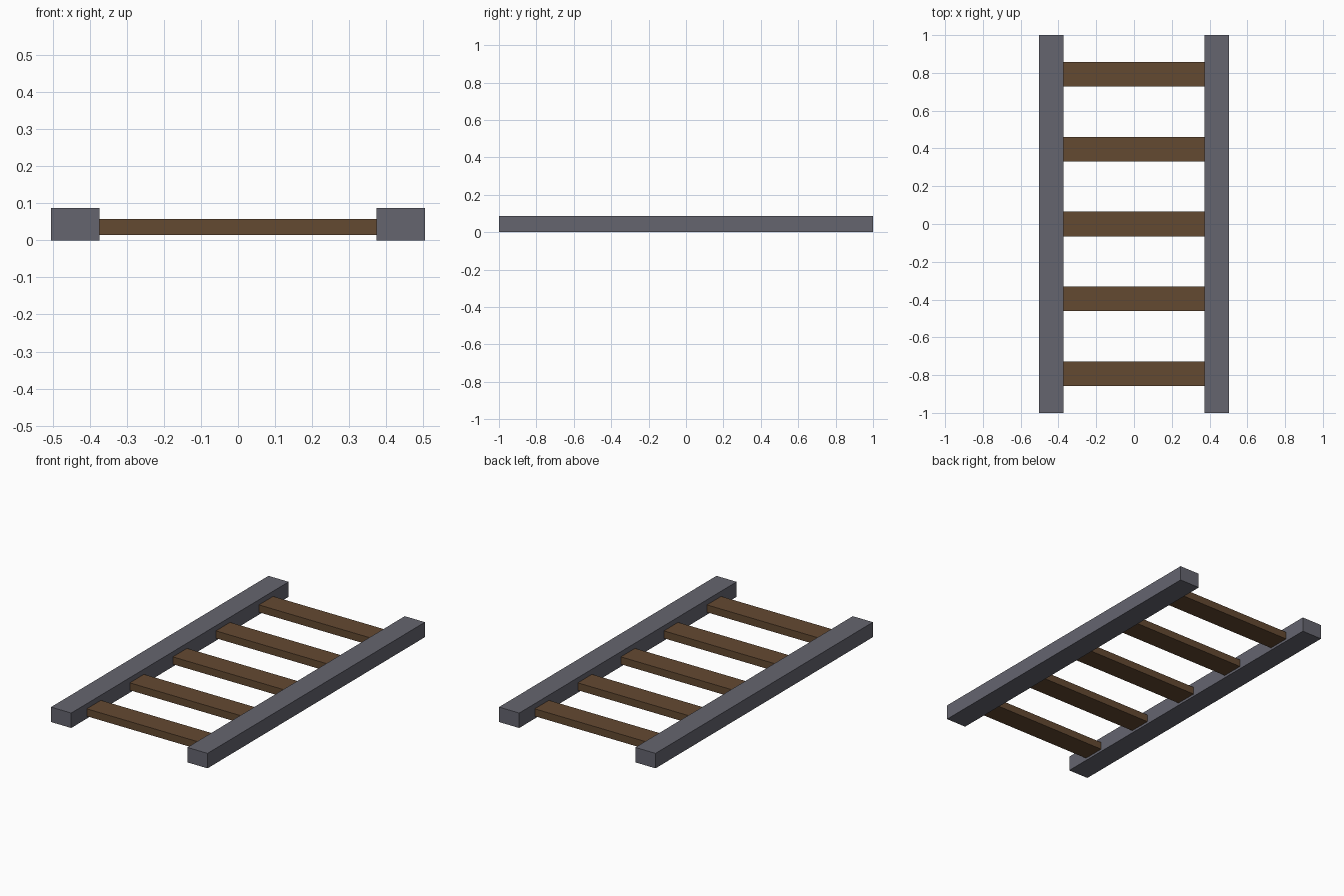
import bpy

if "Cube" in bpy.data.objects:
    bpy.data.objects.remove(bpy.data.objects["Cube"])


def material(name, rgb):
    m = bpy.data.materials.new(name)
    m.diffuse_color = (*rgb, 1.0)
    m.use_nodes = True
    m.node_tree.nodes["Principled BSDF"].inputs["Base Color"].default_value = m.diffuse_color
    return m


def box(name, x, y, z, mat):
    """Box from (min, max) ranges on each axis."""
    bpy.ops.mesh.primitive_cube_add(size=1, location=[(a + b) / 2 for a, b in (x, y, z)])
    ob = bpy.context.object
    ob.name = name
    ob.scale = [b - a for a, b in (x, y, z)]
    bpy.ops.object.transform_apply(location=False, rotation=False, scale=True)
    ob.data.materials.append(mat)
    return ob


grey = material("grey metal", (0.130, 0.130, 0.159))
brown = material("brown wood", (0.127, 0.067, 0.031))

INNER, OUTER = 0.374, 0.504
RUNG_HALF, SPACING = 0.065, 0.396

# Side rails
box("left_rail", (-OUTER, -INNER), (-1, 1), (0, 0.087), grey)
box("right_rail", (INNER, OUTER), (-1, 1), (0, 0.087), grey)

# Rungs, seated slightly into the rails
for i in range(5):
    y = (i - 2) * SPACING
    box(f"rung_{i + 1}", (-INNER - 0.004, INNER + 0.004),
        (y - RUNG_HALF, y + RUNG_HALF), (0.014, 0.057), brown)
